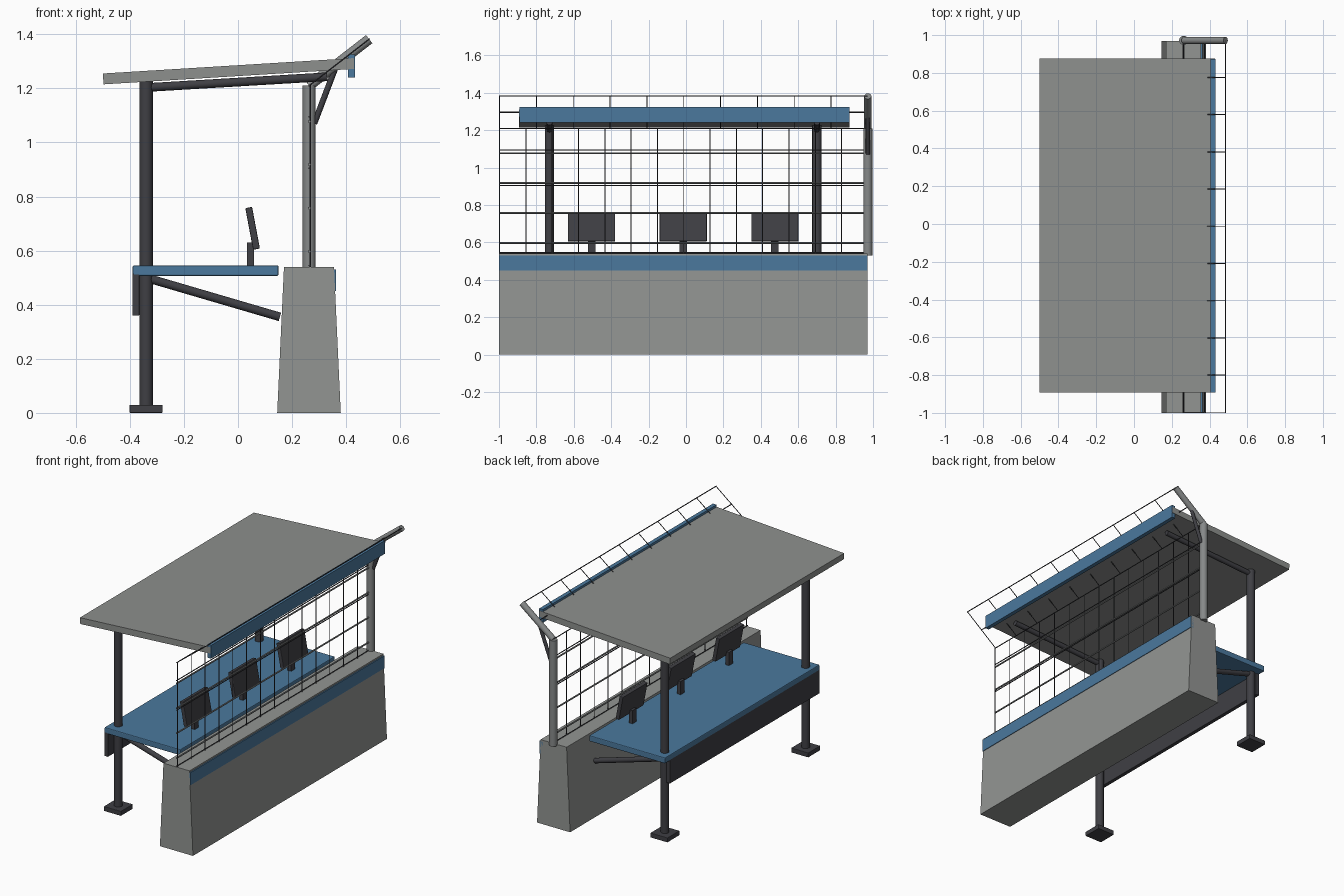
import bpy, bmesh, math
from mathutils import Vector

if "Cube" in bpy.data.objects:
    bpy.data.objects.remove(bpy.data.objects["Cube"])


def material(name, rgb):
    m = bpy.data.materials.new(name)
    m.use_nodes = True
    m.diffuse_color = (*rgb, 1)
    bsdf = m.node_tree.nodes["Principled BSDF"]
    bsdf.inputs["Base Color"].default_value = (*rgb, 1)
    bsdf.inputs["Roughness"].default_value = 0.7
    return m


CONCRETE = material("concrete grey", (0.29, 0.3, 0.29))
ROOF = material("roof grey", (0.27, 0.28, 0.27))
BLUE = material("steel blue", (0.07, 0.19, 0.34))
DARK = material("dark metal", (0.05, 0.05, 0.058))
GALV = material("galvanised grey", (0.24, 0.25, 0.25))


def finish(bm, name, mat, bevel=0):
    bmesh.ops.recalc_face_normals(bm, faces=bm.faces)
    mesh = bpy.data.meshes.new(name)
    bm.to_mesh(mesh)
    bm.free()
    ob = bpy.data.objects.new(name, mesh)
    bpy.context.collection.objects.link(ob)
    mesh.materials.append(mat)
    if bevel:
        mod = ob.modifiers.new("edge", "BEVEL")
        mod.width = bevel
        mod.segments = 2
    return ob


def prism(name, profile, y0, y1, mat, bevel=0):
    """Extrude an x-z outline along y."""
    bm = bmesh.new()
    face = bm.faces.new([bm.verts.new((x, y0, z)) for x, z in profile])
    ext = bmesh.ops.extrude_face_region(bm, geom=[face])
    verts = [v for v in ext["geom"] if isinstance(v, bmesh.types.BMVert)]
    bmesh.ops.translate(bm, verts=verts, vec=(0, y1 - y0, 0))
    return finish(bm, name, mat, bevel)


def box(name, x0, x1, y0, y1, z0, z1, mat, bevel=0):
    return prism(name, [(x0, z0), (x1, z0), (x1, z1), (x0, z1)], y0, y1, mat, bevel)


def add_rod(bm, a, b, r, sides):
    a, b = Vector(a), Vector(b)
    new = bmesh.ops.create_cone(bm, cap_ends=True, segments=sides, radius1=r,
                                radius2=r, depth=(b - a).length)["verts"]
    rot = (b - a).to_track_quat("Z", "Y")
    for v in new:
        v.co = rot @ v.co + (a + b) / 2


def rods(name, pairs, r, mat, sides=16):
    bm = bmesh.new()
    for a, b in pairs:
        add_rod(bm, a, b, r, sides)
    for f in bm.faces:
        f.smooth = len(f.verts) == 4 and sides > 8
    for e in bm.edges:
        e.smooth = all(len(f.verts) == 4 for f in e.link_faces)
    return finish(bm, name, mat)


# Concrete barrier with painted band
Y0, Y1 = -1.0, 0.97
prism("barrier_wall", [(0.145, 0), (0.38, 0), (0.355, 0.54), (0.17, 0.54)], Y0, Y1, CONCRETE)
box("barrier_band", 0.34, 0.363, Y0, Y1, 0.45, 0.53, BLUE)

# Sloping roof and fascia
prism("roof", [(-0.497, 1.215), (0.43, 1.272), (0.428, 1.312), (-0.5, 1.255)],
      -0.892, 0.875, ROOF)
box("roof_fascia", 0.406, 0.432, -0.891, 0.874, 1.24, 1.325, BLUE)

# Posts, feet, braces and roof beams
for side, y in (("front", -0.73), ("back", 0.70)):
    rods(side + "_post", [((-0.34, y, 0.02), (-0.34, y, 1.23))], 0.025, DARK, 20)
    box(side + "_foot", -0.401, -0.279, y - 0.061, y + 0.061, 0, 0.03, DARK, 0.003)
    rods(side + "_counter_brace", [((-0.34, y, 0.5), (0.155, y, 0.355))], 0.016, DARK)
    rods(side + "_roof_beam", [((-0.34, y, 1.203), (0.33, y, 1.243))], 0.016, DARK)

# Counter and skirt
box("counter", -0.39, 0.15, -0.80, 0.77, 0.507, 0.545, BLUE, 0.005)
box("counter_skirt", -0.39, -0.365, -0.80, 0.72, 0.36, 0.515, DARK, 0.002)

# Monitors on stands
for i, y in enumerate((-0.505, -0.015, 0.475), 1):
    box(f"monitor_stand_{i}", 0.034, 0.06, y - 0.02, y + 0.02, 0.54, 0.63, DARK)
    prism(f"monitor_{i}", [(0.056, 0.603), (0.081, 0.608), (0.052, 0.762), (0.027, 0.757)],
          y - 0.126, y + 0.126, DARK, 0.004)

# Fence post with angled arm and strut
FX, PY = 0.263, 0.972
KNEE, TIP = Vector((FX, 0, 1.21)), Vector((0.485, 0, 1.382))
UP = Vector((0, PY, 0))
rods("fence_post", [((FX, PY, 0.53), (FX, PY, 1.21))], 0.024, GALV, 20)
rods("fence_arm", [(KNEE + UP, TIP + UP)], 0.019, GALV, 20)
rods("fence_arm_strut", [((0.282, PY, 1.07), (0.36, PY, 1.275))], 0.011, DARK)

# Vertical mesh wires and slanted top wires
n = 14
ys = [Y0 + 0.003 + (Y1 - Y0) * i / n for i in range(n + 1)]
rods("mesh_verticals", [((FX + 0.004, y, 0.54), (FX + 0.004, y, 1.21)) for y in ys],
     0.0025, DARK, 6)
slant_ys = [Y0 + 0.003 + (Y1 - Y0) * i / 10 for i in range(11)]
rods("top_slant_wires", [(KNEE + Vector((0, y, 0)), TIP + Vector((0, y, 0))) for y in slant_ys],
     0.0025, DARK, 6)


# Long horizontal wires and rails
def along(points, r, name, mat):
    rods(name, [((x, Y0, z), (x, Y1, z)) for x, z in points], r, mat, 8)


along([(FX, z) for z in (0.545, 0.905, 1.095, 1.21)], 0.003, "mesh_horizontals", DARK)
along([(FX, z) for z in (0.597, 0.757, 0.918, 1.077)], 0.005, "mesh_rails", GALV)
mid = (KNEE + TIP) / 2
along([(mid.x, mid.z), (TIP.x, TIP.z)], 0.003, "top_wires", DARK)
